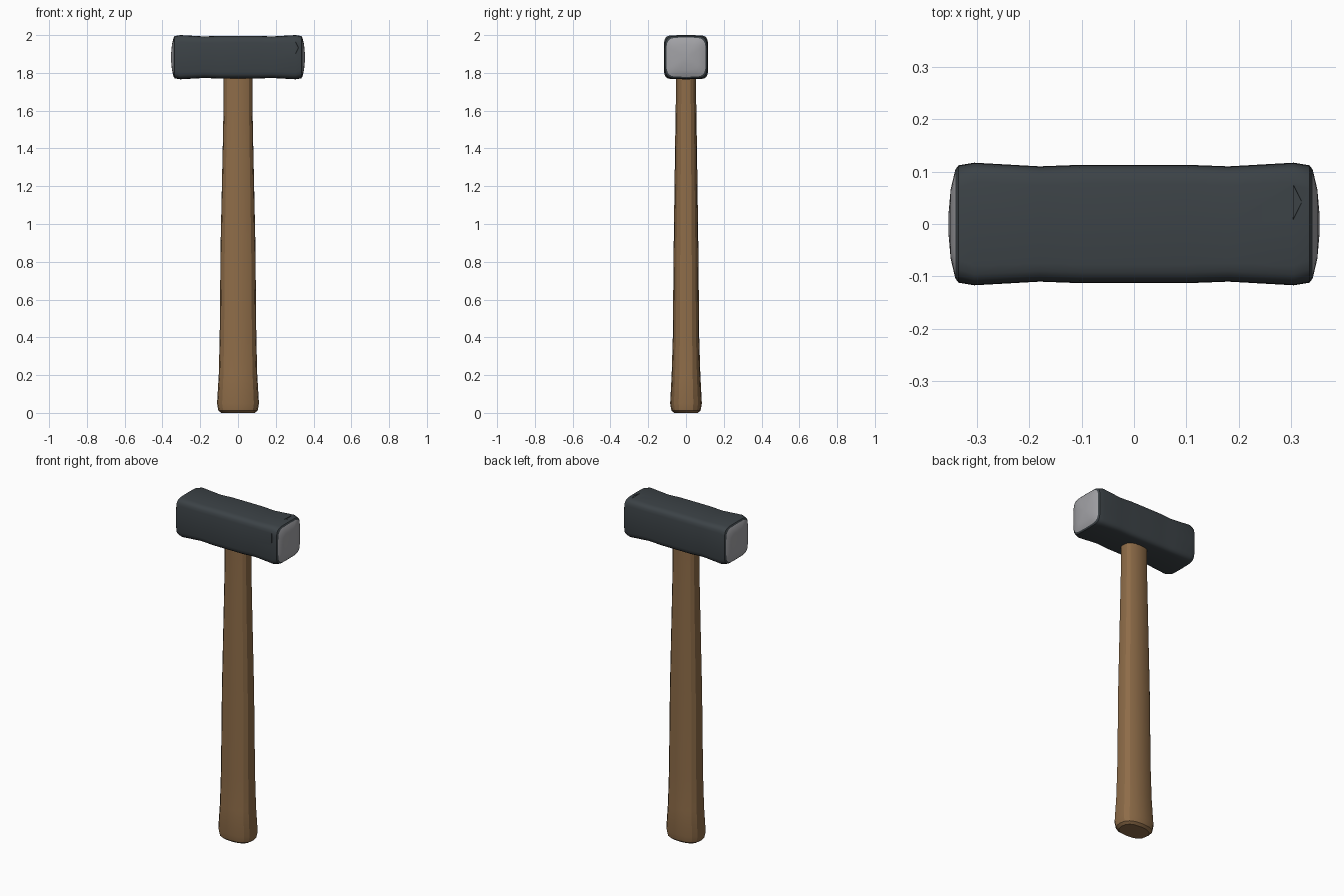
import bpy, bmesh, math
from mathutils import Vector

old = bpy.data.objects.get("Cube")
if old:
    bpy.data.objects.remove(old, do_unlink=True)


def material(name, color, roughness):
    mat = bpy.data.materials.new(name)
    mat.use_nodes = True
    mat.diffuse_color = (*color, 1)
    bsdf = mat.node_tree.nodes["Principled BSDF"]
    bsdf.inputs["Base Color"].default_value = (*color, 1)
    bsdf.inputs["Roughness"].default_value = roughness
    return mat


dark_iron = material("dark iron", (0.045, 0.055, 0.062), 0.6)
bare_steel = material("bare steel", (0.36, 0.36, 0.38), 0.5)
wood = material("wood", (0.27, 0.15, 0.065), 0.7)


def loft(name, loops, mats):
    """Skin a list of equal-length loops and cap both ends."""
    bm = bmesh.new()
    rings = [[bm.verts.new(p) for p in loop] for loop in loops]
    n = len(rings[0])
    for a, b in zip(rings, rings[1:]):
        for i in range(n):
            j = (i + 1) % n
            bm.faces.new((a[i], a[j], b[j], b[i]))
    bm.faces.new(rings[0])
    bm.faces.new(rings[-1])
    bmesh.ops.recalc_face_normals(bm, faces=bm.faces)
    mesh = bpy.data.meshes.new(name)
    bm.to_mesh(mesh)
    bm.free()
    obj = bpy.data.objects.new(name, mesh)
    bpy.context.collection.objects.link(obj)
    for mat in mats:
        mesh.materials.append(mat)
    return obj


def smooth(obj, degrees):
    bpy.ops.object.select_all(action="DESELECT")
    obj.select_set(True)
    bpy.context.view_layer.objects.active = obj
    bpy.ops.object.shade_smooth_by_angle(angle=math.radians(degrees))


def superellipse(a, b, power, count):
    pts = []
    for i in range(count):
        t = math.tau * i / count
        c, s = math.cos(t), math.sin(t)
        pts.append((a * math.copysign(abs(c) ** (2 / power), c),
                    b * math.copysign(abs(s) ** (2 / power), s)))
    return pts


# Handle: flattened oval, flared at the butt (height, half width, half depth)
handle_profile = [
    (0.0, 0.088, 0.062), (0.012, 0.104, 0.077), (0.05, 0.111, 0.084),
    (0.2, 0.102, 0.076), (0.4, 0.097, 0.070), (0.9, 0.092, 0.065),
    (1.4, 0.081, 0.058), (1.65, 0.076, 0.054), (1.88, 0.076, 0.054)]
handle = loft("handle", [[(x, y, z) for x, y in superellipse(a, b, 2.5, 16)]
                         for z, a, b in handle_profile], [wood])
smooth(handle, 24)

# Hammer head: rounded square lofted along x (position, half size, squareness)
HEAD_Z = 1.883
half = [(0.10, 0.113, 7), (0.18, 0.110, 7), (0.305, 0.117, 7),
        (0.335, 0.112, 5.5), (0.341, 0.104, 5), (0.350, 0.066, 4),
        (0.354, 0.02, 3)]
stations = [(-x, s, p) for x, s, p in reversed(half)] + half
head = loft("hammer_head", [[(x, y, HEAD_Z + z) for y, z in superellipse(s, s, p, 24)]
                            for x, s, p in stations], [dark_iron, bare_steel])

# Bare striking faces on both ends
for face in head.data.polygons:
    if abs(face.center.x) > 0.339:
        face.material_index = 1

# Small chips on the rim of one striking end
for name, place, direction in (
        ("top_chip", (0.309, 0.042, HEAD_Z + 0.116), (0, 0, 1)),
        ("front_chip", (0.309, -0.116, HEAD_Z + 0.05), (0, -1, 0))):
    d = Vector(direction)
    side = d.cross(Vector((1, 0, 0)))
    c = Vector(place)
    tri = [Vector((-0.006, 0, 0)) + side * 0.04,
           Vector((-0.006, 0, 0)) - side * 0.04, Vector((0.014, 0, 0))]
    cutter = loft(name + "_cutter", [[c + p + d * 0.02 for p in tri],
                                     [c + p * 0.8 - d * 0.004 for p in tri]],
                  [dark_iron])
    cutter.hide_render = True
    cut = head.modifiers.new(name, "BOOLEAN")
    cut.operation = "DIFFERENCE"
    cut.object = cutter
    bpy.ops.object.select_all(action="DESELECT")
    head.select_set(True)
    bpy.context.view_layer.objects.active = head
    bpy.ops.object.modifier_apply(modifier=name)
    bpy.data.objects.remove(cutter, do_unlink=True)

smooth(head, 28)
